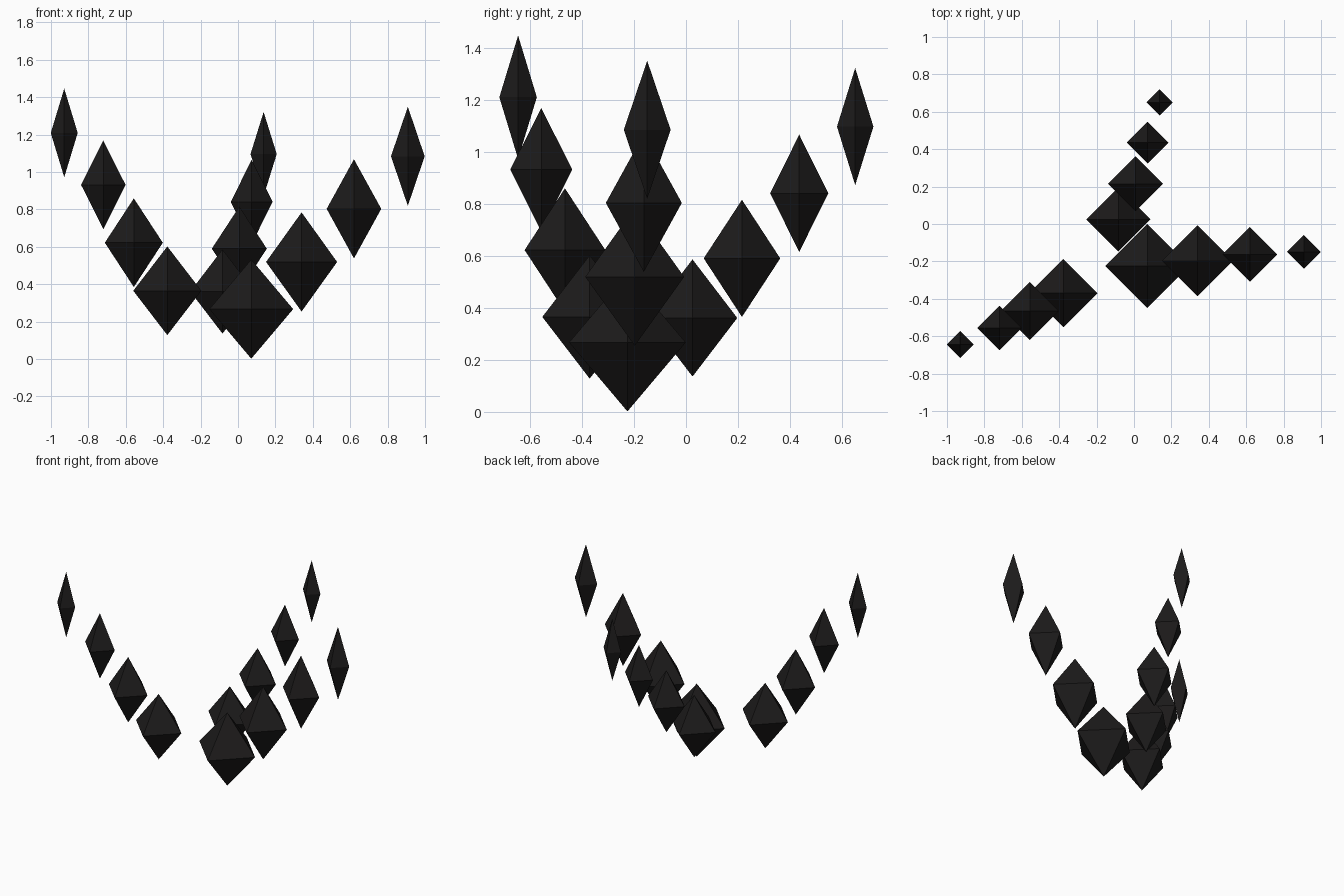
import bpy, bmesh
from mathutils import Matrix, Vector

if "Cube" in bpy.data.objects:
    bpy.data.objects.remove(bpy.data.objects["Cube"])

black = bpy.data.materials.new("black_crystal")
black.diffuse_color = (0.012, 0.011, 0.011, 1)
black.use_nodes = True
black.node_tree.nodes["Principled BSDF"].inputs["Base Color"].default_value = black.diffuse_color


def crystal(name, centre, radius, half_height):
    # Two four-sided pyramids joined base to base, corners on the x and y axes
    bm = bmesh.new()
    rim = [bm.verts.new(p) for p in ((1, 0, 0), (0, 1, 0), (-1, 0, 0), (0, -1, 0))]
    top, bottom = bm.verts.new((0, 0, 1)), bm.verts.new((0, 0, -1))
    for i in range(4):
        a, b = rim[i], rim[(i + 1) % 4]
        bm.faces.new((a, b, top))
        bm.faces.new((b, a, bottom))
    bmesh.ops.scale(bm, vec=(radius, radius, half_height), verts=bm.verts)
    mesh = bpy.data.meshes.new(name)
    bm.to_mesh(mesh)
    bm.free()
    mesh.materials.append(black)
    obj = bpy.data.objects.new(name, mesh)
    obj.location = centre
    bpy.context.collection.objects.link(obj)


# Three rising arms: half height, then (x, y, z, radius) for each crystal
arms = {
    "left_arm": (0.237, [(-0.378, -0.37, 0.365, 0.182), (-0.557, -0.465, 0.622, 0.155),
                         (-0.72, -0.556, 0.931, 0.119), (-0.929, -0.645, 1.209, 0.072)]),
    "right_arm": (0.265, [(0.071, -0.225, 0.267, 0.224), (0.34, -0.197, 0.519, 0.19),
                          (0.62, -0.162, 0.803, 0.146), (0.908, -0.149, 1.084, 0.09)]),
    "back_arm": (0.225, [(-0.083, 0.025, 0.361, 0.172), (0.007, 0.215, 0.59, 0.147),
                         (0.073, 0.435, 0.84, 0.112), (0.137, 0.65, 1.096, 0.07)]),
}
for arm, (half_height, crystals) in arms.items():
    for i, (x, y, z, r) in enumerate(crystals, 1):
        crystal(f"{arm}_crystal_{i}", (x, y, z), r, half_height)
